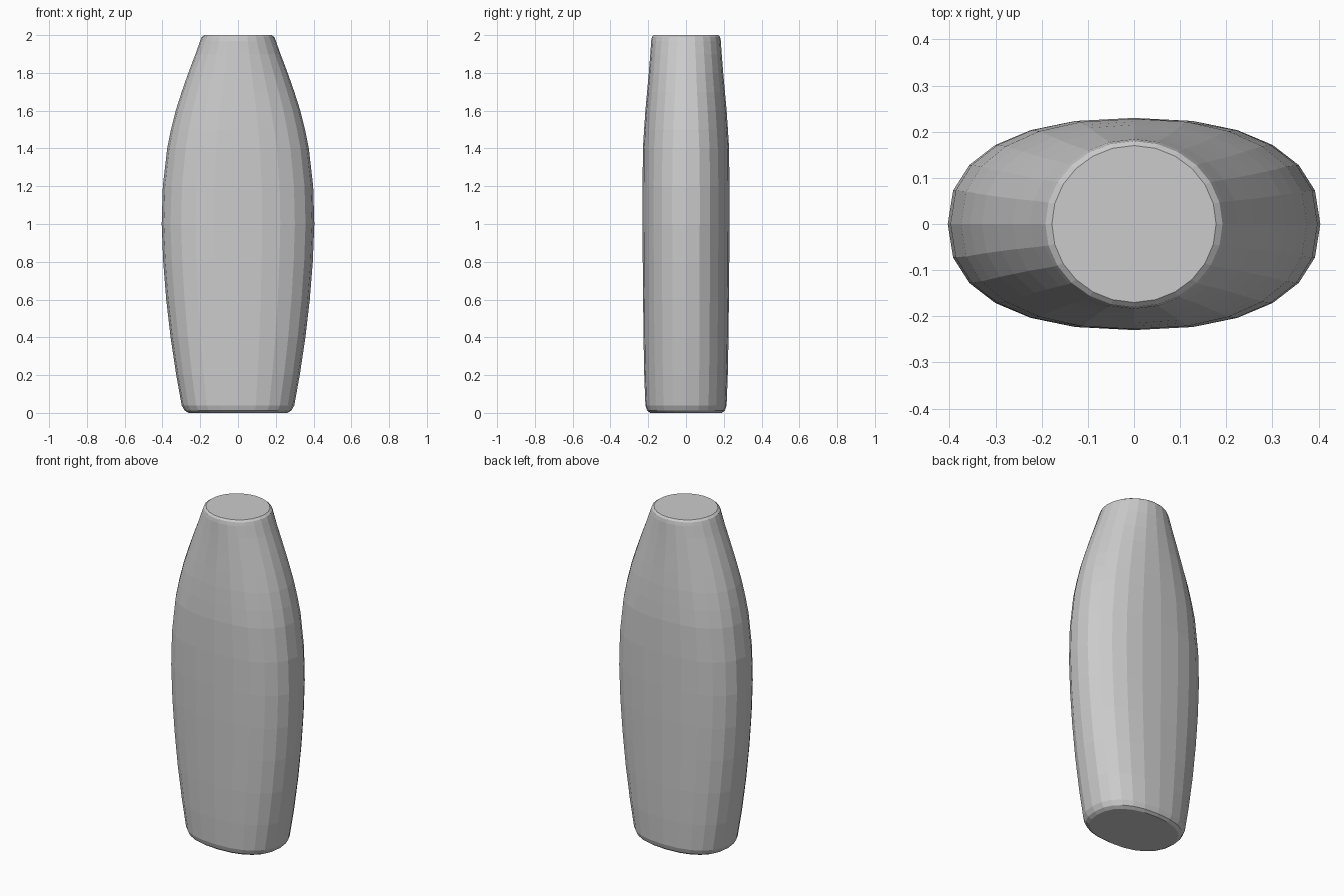
import bpy, bmesh, math

SIDES = 24
# height, half width, half depth, squareness of the oval section
PROFILE = [
    (0.00, 0.262, 0.190, 2.3), (0.012, 0.282, 0.206, 2.35), (0.04, 0.298, 0.215, 2.35),
    (0.20, 0.327, 0.221, 2.35), (0.40, 0.357, 0.225, 2.35), (0.60, 0.380, 0.227, 2.35),
    (0.80, 0.396, 0.229, 2.35), (1.00, 0.404, 0.230, 2.35), (1.20, 0.398, 0.230, 2.35),
    (1.40, 0.375, 0.228, 2.3), (1.50, 0.355, 0.222, 2.25), (1.60, 0.330, 0.215, 2.2),
    (1.70, 0.298, 0.206, 2.15), (1.80, 0.263, 0.197, 2.1), (1.90, 0.225, 0.189, 2.05),
    (1.97, 0.200, 0.184, 2.0), (1.99, 0.192, 0.180, 2.0), (2.00, 0.178, 0.170, 2.0),
]


def oval(bm, z, a, b, n):
    """One ring of a superellipse."""
    ring = []
    for i in range(SIDES):
        t = 2 * math.pi * i / SIDES
        c, s = math.cos(t), math.sin(t)
        x = math.copysign(abs(c) ** (2 / n), c) * a if abs(c) > 1e-6 else 0
        y = math.copysign(abs(s) ** (2 / n), s) * b if abs(s) > 1e-6 else 0
        ring.append(bm.verts.new((x, y, z)))
    return ring


# Tapered body lofted through the rings, with flat ends
bm = bmesh.new()
rings = [oval(bm, *row) for row in PROFILE]
for low, high in zip(rings, rings[1:]):
    for i in range(SIDES):
        j = (i + 1) % SIDES
        bm.faces.new((low[i], low[j], high[j], high[i]))
bm.faces.new(rings[0][::-1])
bm.faces.new(rings[-1])
mesh = bpy.data.meshes.new("tapered_body")
bm.to_mesh(mesh)
bm.free()
body = bpy.data.objects.new("tapered_body", mesh)
bpy.context.collection.objects.link(body)
